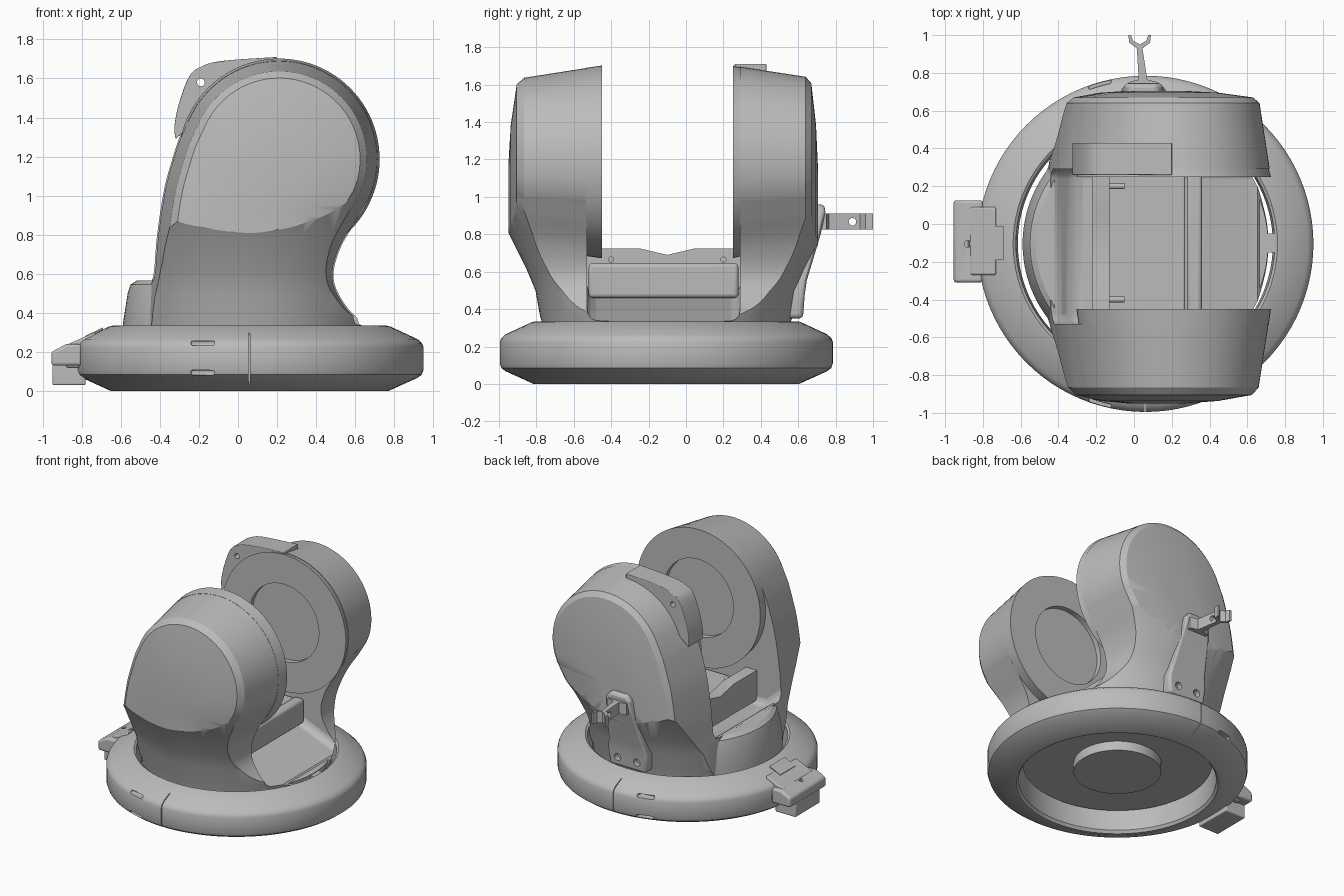
import bpy, bmesh, math
from mathutils import Vector, Matrix

if "Cube" in bpy.data.objects:
    bpy.data.objects.remove(bpy.data.objects["Cube"])

grey = bpy.data.materials.new("plain grey")
grey.use_nodes = True
COLOUR = (0.5, 0.5, 0.5, 1)
grey.diffuse_color = COLOUR
grey.node_tree.nodes["Principled BSDF"].inputs["Base Color"].default_value = COLOUR

CX, CY = 0.06, -0.105          # turntable axis
HX, HZ, HR = 0.21, 1.187, 0.515  # head centre and radius


def finish(name, bm, angle=30):
    bmesh.ops.recalc_face_normals(bm, faces=bm.faces)
    me = bpy.data.meshes.new(name)
    bm.to_mesh(me)
    bm.free()
    me.materials.append(grey)
    ob = bpy.data.objects.new(name, me)
    bpy.context.collection.objects.link(ob)
    smooth(ob, angle)
    return ob


def select(ob):
    bpy.ops.object.select_all(action="DESELECT")
    ob.select_set(True)
    bpy.context.view_layer.objects.active = ob


def smooth(ob, angle=30):
    select(ob)
    bpy.ops.object.shade_smooth_by_angle(angle=math.radians(angle))


def loft(name, rings, closed=False, angle=30):
    """Skin a list of equal-length point loops; cap the ends unless closed."""
    bm = bmesh.new()
    loops = [[bm.verts.new(p) for p in r] for r in rings]
    n = len(loops[0])
    for a, b in zip(loops, loops[1:] + (loops[:1] if closed else [])):
        for i in range(n):
            j = (i + 1) % n
            bm.faces.new((a[i], a[j], b[j], b[i]))
    if not closed:
        bm.faces.new(loops[0])
        bm.faces.new(loops[-1])
    return finish(name, bm, angle)


def lathe(name, profile, closed=False, n=96):
    rings = [[(CX + r * math.cos(t), CY + r * math.sin(t), z)
              for t in (2 * math.pi * i / n for i in range(n))] for r, z in profile]
    return loft(name, rings, closed)


def prism(name, pts, y0, y1, bevel=0.0):
    """Extrude an xz outline along y."""
    ob = loft(name, [[(x, y, z) for x, z in pts] for y in (y0, y1)])
    return round_edges(ob, bevel)


def round_edges(ob, width, segments=3):
    if width:
        mod = ob.modifiers.new("round", "BEVEL")
        mod.width, mod.segments, mod.limit_method = width, segments, "ANGLE"
        select(ob)
        bpy.ops.object.modifier_apply(modifier=mod.name)
        smooth(ob)
    return ob


def box(name, lo, hi, bevel=0.0):
    (x0, y0, z0), (x1, y1, z1) = lo, hi
    return prism(name, [(x0, z0), (x1, z0), (x1, z1), (x0, z1)], y0, y1, bevel)


def tube(name, start, end, r0, r1=None, n=24):
    """Cylinder or cone between two points."""
    a, b = Vector(start), Vector(end)
    bm = bmesh.new()
    turn = (b - a).to_track_quat("Z", "Y").to_matrix().to_4x4()
    bmesh.ops.create_cone(bm, cap_ends=True, segments=n, radius1=r0,
                          radius2=r0 if r1 is None else r1, depth=(b - a).length,
                          matrix=Matrix.Translation((a + b) / 2) @ turn)
    return finish(name, bm)


def combine(ob, other, operation="DIFFERENCE"):
    mod = ob.modifiers.new("cut", "BOOLEAN")
    mod.operation, mod.solver, mod.object = operation, "EXACT", other
    select(ob)
    bpy.ops.object.modifier_apply(modifier=mod.name)
    bpy.data.objects.remove(other)
    smooth(ob)


def spline(pts, steps=5):
    """Catmull-Rom curve through the points."""
    p = [Vector(q) for q in [pts[0]] + pts + [pts[-1]]]
    out = []
    for a, b, c, d in zip(p, p[1:], p[2:], p[3:]):
        for k in range(steps):
            t = k / steps
            out.append(0.5 * (2 * b + (c - a) * t + (2 * a - 5 * b + 4 * c - d) * t * t
                              + (3 * b - a - 3 * c + d) * t ** 3))
    return out + [p[-1]]


# Yoke outline: flared right neck, round head, left flank
neck = spline([(0.85, 0.0), (0.75, 0.22), (0.65, 0.34), (0.55, 0.45), (0.495, 0.58),
               (0.53, 0.73), (0.62, 0.88), (0.68, 0.98)])
head = [Vector((HX + HR * math.cos(t), HZ + HR * math.sin(t)))
        for t in (math.radians(-16 + 171 * i / 40) for i in range(41))]
flank = spline([(-0.31, 1.29), (-0.345, 1.18), (-0.385, 1.03), (-0.42, 0.8),
                (-0.435, 0.62), (-0.455, 0.4), (-0.47, 0.0)], 4)
outline = neck + head + flank
mid = Vector((0.11, 0.98))


def inset(pts, d):
    """Move the outline inwards, fading to nothing at its foot."""
    out = []
    for i, p in enumerate(pts):
        t = (pts[(i + 1) % len(pts)] - pts[i - 1]).normalized()
        out.append(p + Vector((-t.y, t.x)) * d * min(1, p.y / 0.4))
    return out


def layer(y, d, scale=1.0):
    return [(q.x, y, q.y) for q in (mid + (p - mid) * scale for p in inset(outline, d))]


# Both arms as one tapered body with domed outer faces
yoke = loft("yoke", [layer(-0.95, 0.1, 0.3), layer(-0.937, 0.1, 0.65), layer(-0.905, 0.1),
                     layer(-0.865, 0.065), layer(-0.45, 0), layer(0.25, 0),
                     layer(0.64, 0.06), layer(0.67, 0.095), layer(0.695, 0.095, 0.65),
                     layer(0.705, 0.095, 0.3)])
# Flaring cup that rounds the foot of the yoke
combine(yoke, lathe("cup", [(0.64, 0.165), (0.655, 0.3), (0.675, 0.36), (0.70, 0.5), (0.75, 0.62),
                            (0.84, 0.8), (0.95, 0.98), (1.1, 1.2), (1.3, 1.5), (1.3, 1.9)]),
        "INTERSECT")
# Gap between the arms
slot = [(-1, 0.57), (-0.42, 0.57), (-0.32, 0.48), (0.26, 0.48), (0.6, 0.34),
        (1, 0.3), (1, 2), (-1, 2)]
combine(yoke, prism("slot", slot, -0.53, 0.29, 0.05))

# Turntable drum with the raised rim on one side
drum = lathe("turntable_drum", [(0.65, 0.16), (0.65, 0.34), (0.625, 0.5), (0.61, 0.545),
                                (0.58, 0.565)])
combine(drum, prism("drum_cut", [(-0.42, 0.7), (-0.42, 0.55), (-0.32, 0.46), (0.24, 0.46),
                                 (0.36, 0.325), (1, 0.325), (1, 0.7)], -1, 1))

# Head pads facing each other, each with a shallow round recess
for name, outer, inner in (("front_pad", -0.535, -0.45), ("back_pad", 0.295, 0.25)):
    step = 1 if inner > outer else -1
    pad = tube(name, (HX, outer, HZ), (HX, inner, HZ), HR - 0.012, HR, 96)
    combine(pad, tube("recess", (HX, inner - 0.04 * step, HZ), (HX, inner + 0.1 * step, HZ),
                      0.29, n=64))

# Turntable ring with seams and slots
ring = lathe("base_ring", [(0.675, 0.02), (0.69, 0.0), (0.71, 0.0), (0.86, 0.068), (0.882, 0.085),
                           (0.89, 0.11), (0.89, 0.225), (0.882, 0.245), (0.86, 0.265),
                           (0.72, 0.33), (0.70, 0.335), (0.685, 0.325)], True)
for s in (-1, 1):
    y = CY + s * 0.89
    combine(ring, box("seam", (0.055, y - 0.1, -0.1), (0.061, y + 0.1, 0.5)))
    for z in (0.095, 0.245):
        combine(ring, box("notch", (-0.24, y - s * 0.05 - 0.03, z - 0.012),
                          (-0.12, y - s * 0.05 + 0.03, z + 0.012), 0.008))
tube("bottom_hub", (CX, CY, 0.2), (CX, CY, 0.09), 0.3, n=64)
box("ring_stop", (0.69, -0.15, 0.2), (0.76, -0.05, 0.32))

# Cradle between the arms
box("cradle_block", (-0.14, -0.52, 0.46), (0.27, 0.28, 0.63), 0.01)
box("cradle_rail", (0.28, -0.52, 0.46), (0.36, 0.28, 0.645), 0.02)
plate_pts = [(-0.53, 0.5), (0.29, 0.5), (0.29, 0.725), (0.05, 0.725), (-0.1, 0.69),
             (-0.25, 0.725), (-0.53, 0.725)]
loft("cradle_plate", [[(x, y, z) for y, z in plate_pts] for x in (-0.22, -0.13)])
for y in (-0.4, 0.2):
    tube("cradle_pin", (-0.15, y, 0.665), (-0.05, y, 0.665), 0.016)

# Fin on the back head
fin_pts = [tuple(p) for p in spline([(-0.32, 1.29), (-0.325, 1.36), (-0.3, 1.48), (-0.25, 1.61),
                                     (-0.19, 1.66), (-0.08, 1.69), (0.2, 1.71)])]
fin_pts += [(0.2, 1.64), (0.0, 1.62), (-0.15, 1.5), (-0.25, 1.35)]
fin = prism("head_fin", fin_pts, 0.26, 0.43, 0.01)
combine(fin, tube("hole", (-0.19, 0.2, 1.58), (-0.19, 0.5, 1.58), 0.02))


# Back mounting plate: wide bolted foot, rounded top, leaning with the arm
def plate_ring(z, half, y0, y1):
    c = 0.05
    return [(c - half, y0, z), (c + half, y0, z), (c + half, y1, z), (c - half, y1, z)]


mount = loft("back_mount", [plate_ring(0.35, 0.15, 0.5, 0.625), plate_ring(0.48, 0.165, 0.5, 0.635),
                            plate_ring(0.55, 0.15, 0.5, 0.645), plate_ring(0.8, 0.12, 0.55, 0.72),
                            plate_ring(0.92, 0.1, 0.6, 0.745), plate_ring(0.96, 0.07, 0.6, 0.74)])
round_edges(mount, 0.02)
for x in (-0.03, 0.13):
    combine(mount, tube("bolt_hole", (x, 0.59, 0.42), (x, 0.75, 0.42), 0.027))

# Forked hook on the back mount
arm = [(-0.03, 0.72), (0.13, 0.72), (0.13, 0.75), (0.07, 0.765), (0.045, 0.93),
       (0.085, 0.96), (0.09, 1.0), (0.075, 1.0), (0.065, 0.97), (0.03, 0.95), (-0.005, 0.97),
       (-0.015, 1.0), (-0.03, 1.0), (-0.025, 0.96), (0.015, 0.93), (0.025, 0.765), (-0.03, 0.75)]
hook = loft("back_hook", [[(x, y, z) for x, y in arm] for z in (0.825, 0.91)])
combine(hook, tube("hook_hole", (-0.2, 0.89, 0.867), (0.3, 0.89, 0.867), 0.02))

# Clamp on the side of the ring
prism("clamp_bridge", [(-0.88, 0.12), (-0.73, 0.12), (-0.73, 0.302), (-0.87, 0.24)],
      -0.27, 0.09, 0.01)
clamp = prism("clamp_jaw", [(-0.955, 0.13), (-0.8, 0.13), (-0.8, 0.24), (-0.88, 0.24), (-0.955, 0.2)],
              -0.31, 0.125, 0.015)
combine(clamp, tube("clamp_hole", (-0.88, CY, 0.1), (-0.88, CY, 0.4), 0.018))
box("clamp_foot", (-0.95, -0.24, 0.03), (-0.78, 0.05, 0.135), 0.008)
loft("clamp_cover", [[(x, y, z) for x, z in ((-0.78, 0.275), (-0.69, 0.317), (-0.69, 0.326),
                                             (-0.78, 0.284))] for y in (-0.19, -0.01)])
